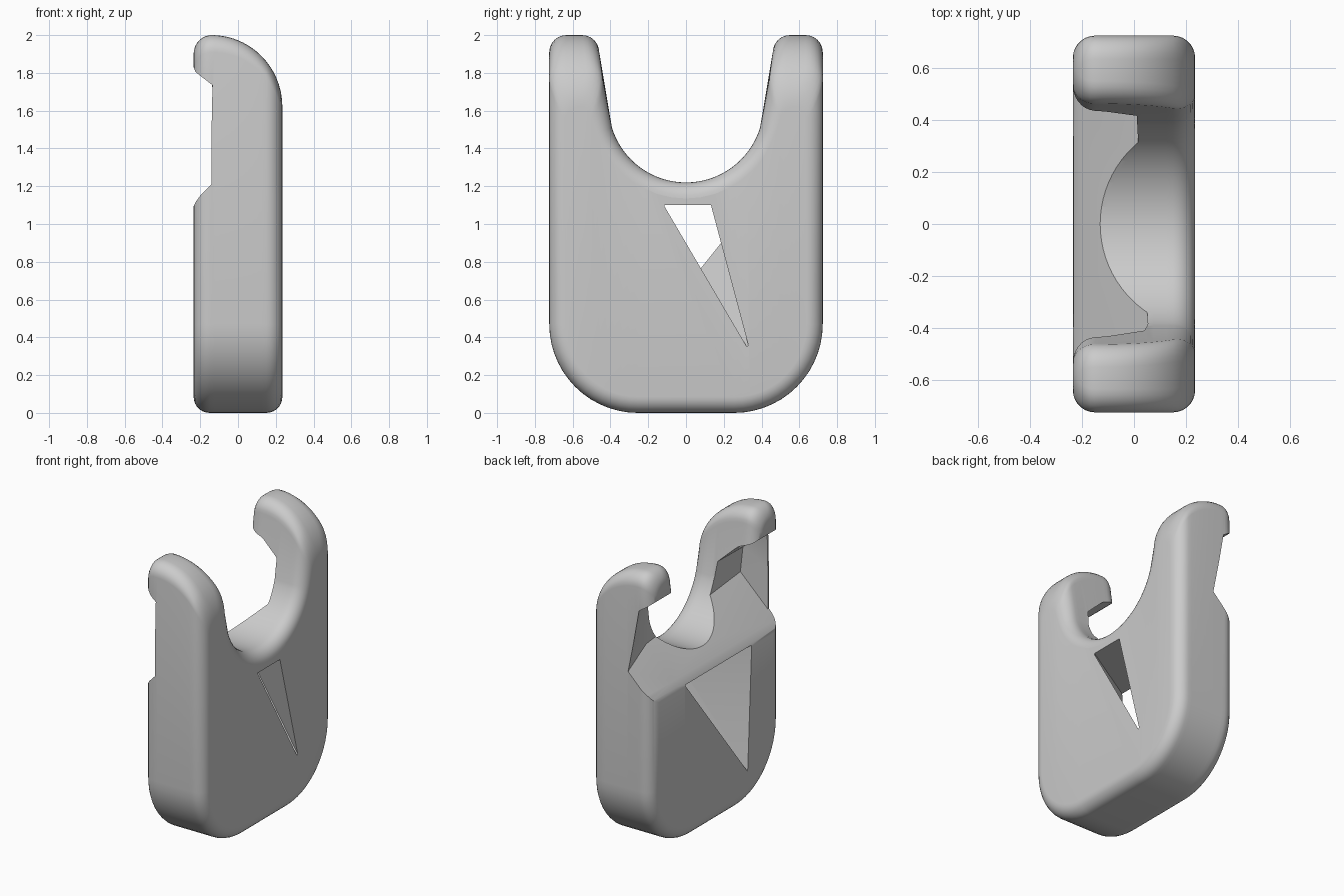
import bpy, bmesh
from math import sin, cos, pi, sqrt

if "Cube" in bpy.data.objects:
    bpy.data.objects.remove(bpy.data.objects["Cube"])

grey = bpy.data.materials.new("light_grey")
grey.use_nodes = True
grey.diffuse_color = (0.6, 0.6, 0.6, 1)
grey.node_tree.nodes["Principled BSDF"].inputs["Base Color"].default_value = (0.6, 0.6, 0.6, 1)

HALF_X, HALF_Y, RIM = 0.235, 0.724, 0.085


def make_object(name, bm):
    bmesh.ops.recalc_face_normals(bm, faces=bm.faces[:])
    mesh = bpy.data.meshes.new(name)
    bm.to_mesh(mesh)
    bm.free()
    mesh.materials.append(grey)
    obj = bpy.data.objects.new(name, mesh)
    bpy.context.collection.objects.link(obj)
    return obj


def loft(name, sections):
    """Skin a row of closed sections and cap both ends."""
    bm = bmesh.new()
    rings = [[bm.verts.new(p) for p in s] for s in sections]
    n = len(rings[0])
    for a, b in zip(rings, rings[1:]):
        for i in range(n):
            j = (i + 1) % n
            bm.faces.new((a[i], a[j], b[j], b[i]))
    bm.faces.new(rings[0])
    bm.faces.new(rings[-1])
    bmesh.ops.triangulate(bm, faces=bm.faces[:])
    return make_object(name, bm)


def arc(cy, cz, r, a0, a1, n):
    return [(cy + r * cos(a0 + (a1 - a0) * k / n), cz + r * sin(a0 + (a1 - a0) * k / n))
            for k in range(n + 1)]


def top_height(x):
    """Arm top: small round at the hook tip, long round over the back."""
    d = x + 0.14
    a, b = (0.095, 0.1) if d < 0 else (0.375, 0.38)
    return 2 - b * (1 - sqrt(max(0, 1 - (d / a) ** 2)))


def outline(x, inset):
    """Fork outline at one depth: round base, two arms, round valley."""
    t = top_height(x)
    inner = 0.41 + inset + (t - 1.62) * 0.13
    outer = HALF_Y - inset
    c = min(0.09, 0.48 * (outer - inner))
    half = arc(HALF_Y - 0.47, 0.47, 0.47 - inset, -pi / 2, 0, 14)
    half += arc(outer - c, t - c, c, 0, pi / 2, 6)
    half += arc(inner + c, t - c, c, pi / 2, pi, 6)
    half += arc(0, 1.63, 0.41 + inset, -0.3, -pi / 2, 16)
    mirrored = [(-y, z) for y, z in reversed(half[:-1])]
    return [(x, y, z) for y, z in half + mirrored]


# Body: outlines stacked through the depth, inset near both faces
steps = [k * pi / 14 for k in range(8)]
stations = [(-HALF_X + RIM * (1 - cos(a)), RIM * (1 - sin(a))) for a in steps]
right = [(-x, i) for x, i in reversed(stations)]
middle = [(-0.15 + 0.3 * k / 12, 0) for k in range(1, 12)]
body = loft("fork_body", [outline(x, i) for x, i in stations + middle + right])

# Notch: sloped shelf below, hook underside above, thin web left at the front end
shelf = [(-0.3, 0.98), (-0.25, 1.06), (-0.225, 1.115), (-0.2, 1.15)]
hook = [(-0.2, 1.785), (-0.225, 1.805), (-0.25, 1.87), (-0.3, 1.9)]
web = [(-0.14, 1.21), (-0.14, 1.5), (-0.135, 1.735)]
deep = [(0.07, 1.42), (0.05, 1.6), (-0.11, 1.75)]
mid = [(0.01, 1.36), (0.01, 1.65), (-0.11, 1.75)]
slanted = [(-0.055, 1.295), (-0.1, 1.52), (-0.14, 1.745)]
walls = ((-0.8, web), (-0.712, web), (-0.706, deep), (0.43, mid), (0.724, slanted), (0.8, slanted))
cutters = [loft("notch_cutter", [[(x, y, z) for x, z in shelf + wall + hook] for y, wall in walls])]

# Twisted window: hull of two opposed triangles
bm = bmesh.new()
for x, tri in ((0.24, ((-0.11, 1.1), (0.13, 1.1), (0.33, 0.35))),
               (-0.24, ((0.34, 1.1), (-0.4, 1.1), (-0.355, 0.23)))):
    for y, z in tri:
        bm.verts.new((x, y, z))
bmesh.ops.convex_hull(bm, input=bm.verts[:])
cutters.append(make_object("window_cutter", bm))

bpy.ops.object.select_all(action="DESELECT")
bpy.context.view_layer.objects.active = body
body.select_set(True)
for cutter in cutters:
    mod = body.modifiers.new(cutter.name, "BOOLEAN")
    mod.operation, mod.solver, mod.object = "DIFFERENCE", "EXACT", cutter
    bpy.ops.object.modifier_apply(modifier=mod.name)
    bpy.data.objects.remove(cutter)
bpy.ops.object.shade_smooth_by_angle(angle=0.6)
